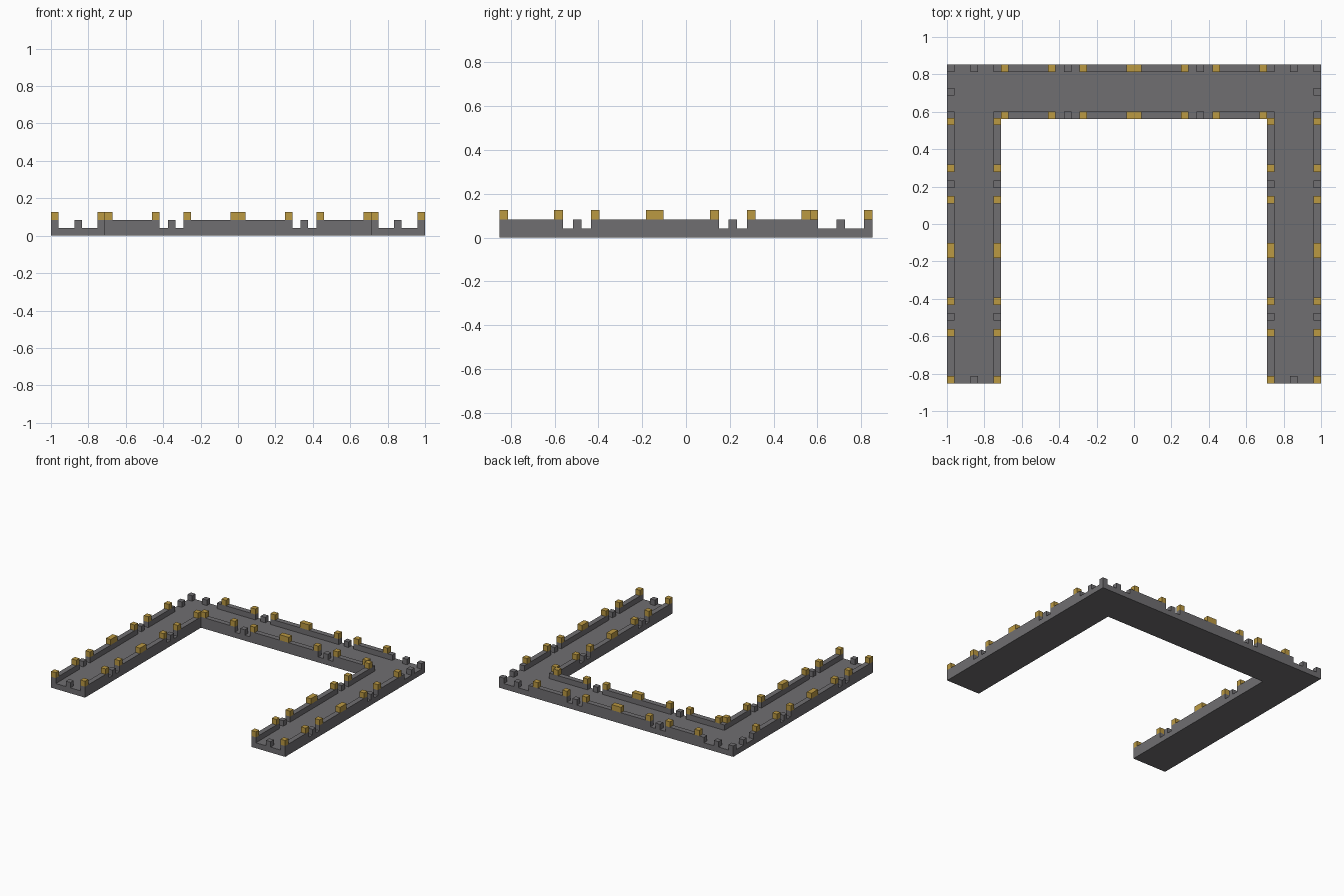
import bpy
import bmesh
from mathutils import Vector

cube = bpy.data.objects.get("Cube")
if cube:
    bpy.data.objects.remove(cube, do_unlink=True)

HALF_Y = 0.852      # half depth of the whole plan
WIDTH = 0.29        # walkway width
T = 0.04            # parapet thickness
H = 0.042           # height of each layer
RUN = 0.71          # half length of one straight section
ARM_Y = RUN - HALF_Y
EDGE = 1 - T / 2
BACK = HALF_Y - T / 2
INNER = 1 - WIDTH + T / 2
BACK_INNER = HALF_Y - WIDTH + T / 2


def material(name, color):
    m = bpy.data.materials.new(name)
    m.use_nodes = True
    m.diffuse_color = (*color, 1)
    m.node_tree.nodes["Principled BSDF"].inputs["Base Color"].default_value = (*color, 1)
    return m


stone = material("grey_stone", (0.162, 0.157, 0.165))
gold = material("dull_gold", (0.5, 0.32, 0.055))


def finish(name, bm, mat):
    mesh = bpy.data.meshes.new(name)
    bmesh.ops.recalc_face_normals(bm, faces=bm.faces)
    bm.to_mesh(mesh)
    bm.free()
    mesh.materials.append(mat)
    obj = bpy.data.objects.new(name, mesh)
    bpy.context.collection.objects.link(obj)


def blocks(name, boxes, mat):
    """One object from boxes given as (x, y, base z, size x, size y)."""
    bm = bmesh.new()
    for x, y, z, sx, sy in boxes:
        verts = bmesh.ops.create_cube(bm, size=1)["verts"]
        bmesh.ops.scale(bm, verts=verts, vec=(sx, sy, H))
        bmesh.ops.translate(bm, verts=verts, vec=(x, y, z + H / 2))
    finish(name, bm, mat)


def parapet(name, x, y, along_y):
    """Straight parapet: three walls, gold merlons and a post in each gap."""
    def place(t, z, length):
        if along_y:
            return (x, y + t, z, T, length)
        return (x + t, y, z, length, T)

    end, outer, inner, post = RUN, 0.42, 0.292, 0.355
    walls = [place(0, H, 2 * inner)]
    posts = []
    caps = [place(0, 2 * H, 2 * T)]
    for s in (-1, 1):
        walls.append(place(s * (end + outer) / 2, H, end - outer))
        posts.append(place(s * post, H, T))
        for t in (end - T / 2, outer + T / 2, inner - T / 2):
            caps.append(place(s * t, 2 * H, T))
    blocks(name + "_wall", walls, stone)
    blocks(name + "_gap_posts", posts, stone)
    blocks(name + "_merlons", caps, gold)


# U-shaped walkway slab
bm = bmesh.new()
right_half = [(1, HALF_Y), (1, -HALF_Y), (1 - WIDTH, -HALF_Y), (1 - WIDTH, HALF_Y - WIDTH)]
outline = right_half + [(-x, y) for x, y in reversed(right_half)]
slab = bm.faces.new([bm.verts.new((x, y, 0)) for x, y in outline])
top = bmesh.ops.extrude_face_region(bm, geom=[slab])["geom"]
bmesh.ops.translate(bm, vec=Vector((0, 0, H)),
                    verts=[v for v in top if isinstance(v, bmesh.types.BMVert)])
finish("walkway_slab", bm, stone)

# Parapets along both sides of the back walkway and the two arms
parapet("back_outer", 0, BACK, False)
parapet("back_inner", 0, BACK_INNER, False)
for side, s in (("left", 1), ("right", -1)):
    parapet(side + "_arm_outer", s * EDGE, ARM_Y, True)
    parapet(side + "_arm_inner", s * INNER, ARM_Y, True)

    # Loose posts round the open corner, and one at the arm's front end
    mid_x, mid_y = (EDGE + INNER) / 2, (BACK + BACK_INNER) / 2
    spots = [(EDGE, BACK), (mid_x, BACK), (INNER, BACK), (EDGE, mid_y),
             (EDGE, BACK_INNER), (INNER, BACK_INNER)]
    blocks(side + "_corner_posts", [(s * x, y, H, T, T) for x, y in spots], stone)
    blocks(side + "_end_post", [(s * mid_x, T / 2 - HALF_Y, H, T, T)], stone)
